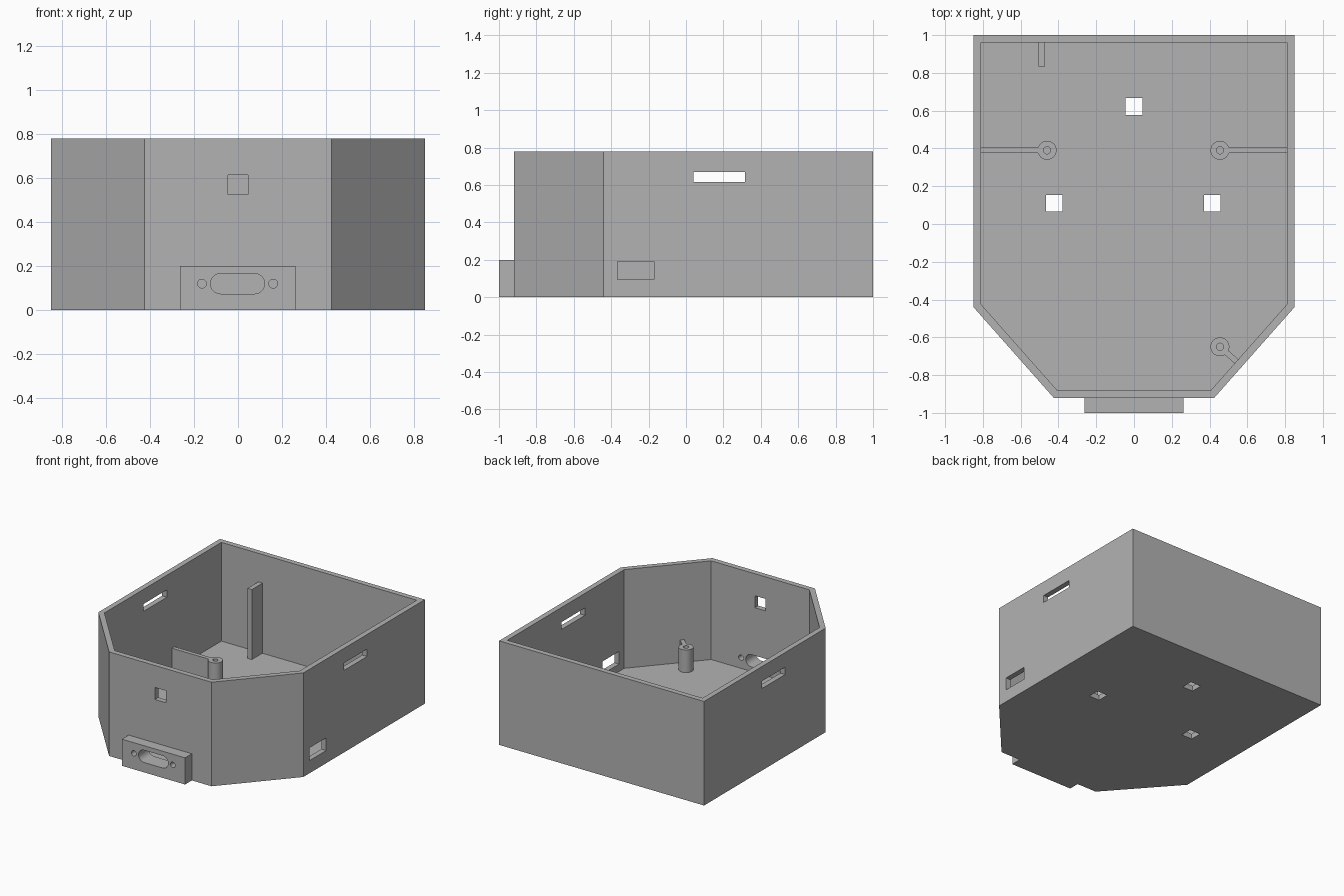
import bpy, bmesh, math
from mathutils import Matrix, Vector

cube = bpy.data.objects.get("Cube")
if cube:
    bpy.data.objects.remove(cube, do_unlink=True)

grey = bpy.data.materials.new("plain grey")
grey.use_nodes = True
COLOUR = (0.45, 0.45, 0.45, 1)
grey.diffuse_color = COLOUR
grey.node_tree.nodes["Principled BSDF"].inputs["Base Color"].default_value = COLOUR

HEIGHT, WALL, FLOOR = 0.78, 0.04, 0.04
POST_TOP = 0.21


def finish(bm, name):
    bmesh.ops.recalc_face_normals(bm, faces=bm.faces)
    mesh = bpy.data.meshes.new(name)
    bm.to_mesh(mesh)
    bm.free()
    mesh.materials.append(grey)
    ob = bpy.data.objects.new(name, mesh)
    bpy.context.collection.objects.link(ob)
    return ob


def prism(name, outline, lo, hi, along_y=False):
    """Extrude an outline along z, or an (x, z) outline along y."""
    bm = bmesh.new()
    place = (lambda a, b: (a, lo, b)) if along_y else (lambda a, b: (a, b, lo))
    face = bm.faces.new([bm.verts.new(place(a, b)) for a, b in outline])
    ext = bmesh.ops.extrude_face_region(bm, geom=[face])
    move = Vector((0, hi - lo, 0)) if along_y else Vector((0, 0, hi - lo))
    bmesh.ops.translate(bm, vec=move, verts=[v for v in ext["geom"] if isinstance(v, bmesh.types.BMVert)])
    return finish(bm, name)


def box(name, x, y, z):
    return prism(name, [(x[0], y[0]), (x[1], y[0]), (x[1], y[1]), (x[0], y[1])], *z)


def stadium(cx, cy, half, r, n=16):
    """Rounded slot outline; a circle when half equals r."""
    pts = []
    for side, start in ((1, -math.pi / 2), (-1, math.pi / 2)):
        for i in range(n + 1 if half > r else n):
            a = start + math.pi * i / n
            pts.append((cx + side * (half - r) + r * math.cos(a), cy + r * math.sin(a)))
    return pts


def boolean(ob, tools, operation="DIFFERENCE"):
    bpy.context.view_layer.objects.active = ob
    for tool in tools:
        mod = ob.modifiers.new("cut", "BOOLEAN")
        mod.operation, mod.solver, mod.object = operation, "EXACT", tool
        bpy.ops.object.modifier_apply(modifier=mod.name)


def discard(tools):
    for tool in tools:
        bpy.data.objects.remove(tool, do_unlink=True)


def mirrored(right):
    return right + [(-x, y) for x, y in reversed(right)]


# Open case with two chamfered front corners
case = prism("case_shell", mirrored([(0.425, -0.92), (0.85, -0.44), (0.85, 1)]), 0, HEIGHT)
cavity = prism("cavity", mirrored([(0.407, -0.88), (0.81, -0.425), (0.81, 0.96)]), FLOOR, 1)

# Openings in the walls and floor
openings = [cavity,
            box("side_slots", (-1, 1), (0.04, 0.315), (0.615, 0.67)),
            box("side_port", (0.7, 1), (-0.365, -0.17), (0.095, 0.19)),
            box("front_window", (-0.045, 0.045), (-1, -0.8), (0.525, 0.615))]
for cx, cy in ((0, 0.622), (-0.422, 0.11), (0.415, 0.11)):
    openings.append(box("floor_hole", (cx - 0.044, cx + 0.044), (cy - 0.044, cy + 0.044), (-0.1, 0.1)))
boolean(case, openings)
discard(openings)

# Connector block with a rounded slot and two screw holes through the wall
block = box("connector_block", (-0.263, 0.261), (-1, -0.92), (0, 0.2))
holes = [prism("slot", stadium(-0.002, 0.12, 0.123, 0.046), -1.1, -0.8, True)]
for x in (-0.164, 0.16):
    holes.append(prism("screw_hole", stadium(x, 0.12, 0.02, 0.02), -1.1, -0.8, True))
for part in (case, block):
    boolean(part, holes)
discard(holes)


# Screw posts, each tied to the nearest wall by a rib
def post(name, x, y, angle, reach):
    ob = prism(name, stadium(x, y, 0.05, 0.05), FLOOR - 0.01, POST_TOP)
    rib = box("rib", (0, reach), (-0.015, 0.015), (FLOOR - 0.01, POST_TOP))
    rib.data.transform(Matrix.Translation((x, y, 0)) @ Matrix.Rotation(angle, 4, "Z"))
    bore = prism("bore", stadium(x, y, 0.019, 0.019), 0.06, 0.4)
    boolean(ob, [rib], "UNION")
    boolean(ob, [bore])
    discard([rib, bore])
    return ob


posts = [post("left_post", 0.455, 0.39, 0, 0.36),
         post("right_post", -0.46, 0.39, math.pi, 0.355),
         post("front_post", 0.455, -0.65, math.atan2(-0.425, 0.48), 0.125)]

# Upright guide on the back wall
box("back_guide", (-0.505, -0.47), (0.835, 0.965), (FLOOR - 0.01, 0.565))

# Smooth the round walls and keep the edges sharp
bpy.ops.object.select_all(action="DESELECT")
for ob in [case, block] + posts:
    ob.select_set(True)
bpy.ops.object.shade_smooth_by_angle(angle=math.radians(30))
